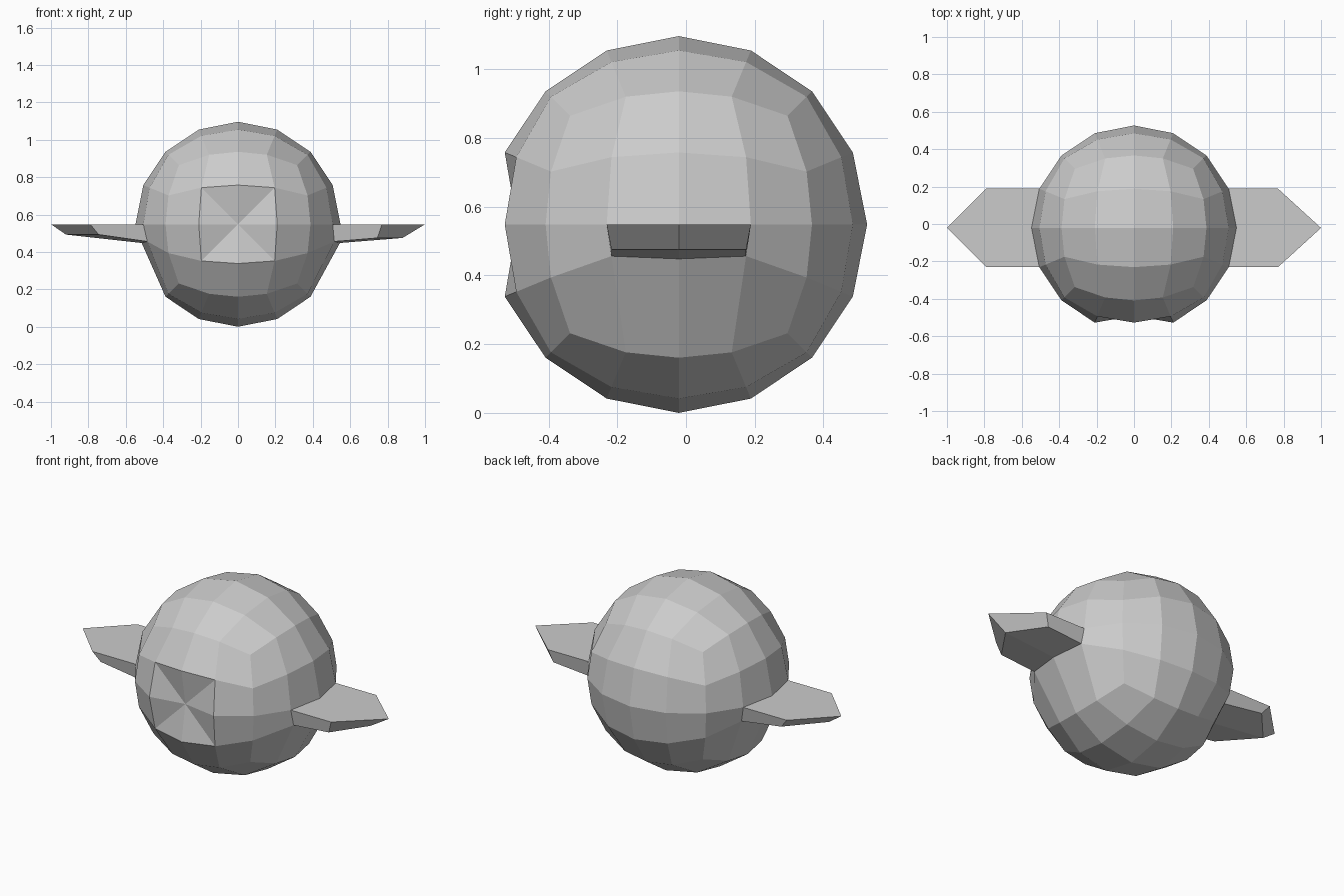
import bpy, bmesh, math
from mathutils import Vector

cube = bpy.data.objects.get("Cube")
if cube:
    bpy.data.objects.remove(cube)

R = 0.548                       # ball radius
CENTRE = Vector((0, -0.021, R))
S = R * math.sin(math.pi / 8)   # offset of the first ring


def near(v, x, y, z):
    return (v.co - Vector((x, y, z))).length < 0.03


# Ball: a cube with four even angular divisions per side
bm = bmesh.new()
bmesh.ops.create_cube(bm, size=2)
bmesh.ops.subdivide_edges(bm, edges=bm.edges[:], cuts=3, use_grid_fill=True)
for v in bm.verts:
    v.co = R * Vector([math.tan(c * math.pi / 4) for c in v.co]).normalized()

# Shallow dimple at the front, creased out to its corners
dimple = next(v for v in bm.verts if near(v, 0, -R, 0))
for f in list(dimple.link_faces):
    corner = max(f.verts, key=lambda v: v.co.y)
    bmesh.utils.face_split(f, dimple, corner)
dimple.co.y = -0.47

# Fins: extruded from the two faces just below the middle of each side
for side, low_root, low_tip, low_z, shoulder in (
        (1, 0.515, 0.88, -0.073, 0.77), (-1, 0.485, 0.92, -0.055, 0.79)):
    root = [f for f in bm.faces
            if f.calc_center_median().x * side > 0.8 * R
            and abs(f.calc_center_median().y) < S
            and -S < f.calc_center_median().z < 0]
    for v in {v for f in root for v in f.verts}:
        if v.co.z < -0.1:
            middle = abs(v.co.y) < 0.01
            v.co.x = side * (low_root + (0.03 if middle else 0))
            v.co.z = -0.1 if middle else -0.092
    made = bmesh.ops.extrude_face_region(bm, geom=root)["geom"]
    bmesh.ops.delete(bm, geom=root, context='FACES')
    for v in (g for g in made if isinstance(g, bmesh.types.BMVert)):
        top, middle = v.co.z > -0.05, abs(v.co.y) < 0.01
        if top:
            v.co.x = side * (1.0 if middle else shoulder)
        else:
            v.co.x = side * (low_tip if middle else 0.745)
            v.co.z = low_z

bmesh.ops.recalc_face_normals(bm, faces=bm.faces[:])
mesh = bpy.data.meshes.new("finned_ball")
bm.to_mesh(mesh)
bm.free()
ball = bpy.data.objects.new("finned_ball", mesh)
ball.location = CENTRE
bpy.context.collection.objects.link(ball)

# One plain grey
grey = bpy.data.materials.new("plain_grey")
grey.use_nodes = True
grey.diffuse_color = (0.6, 0.6, 0.6, 1)
grey.node_tree.nodes["Principled BSDF"].inputs["Base Color"].default_value = (0.6, 0.6, 0.6, 1)
mesh.materials.append(grey)
